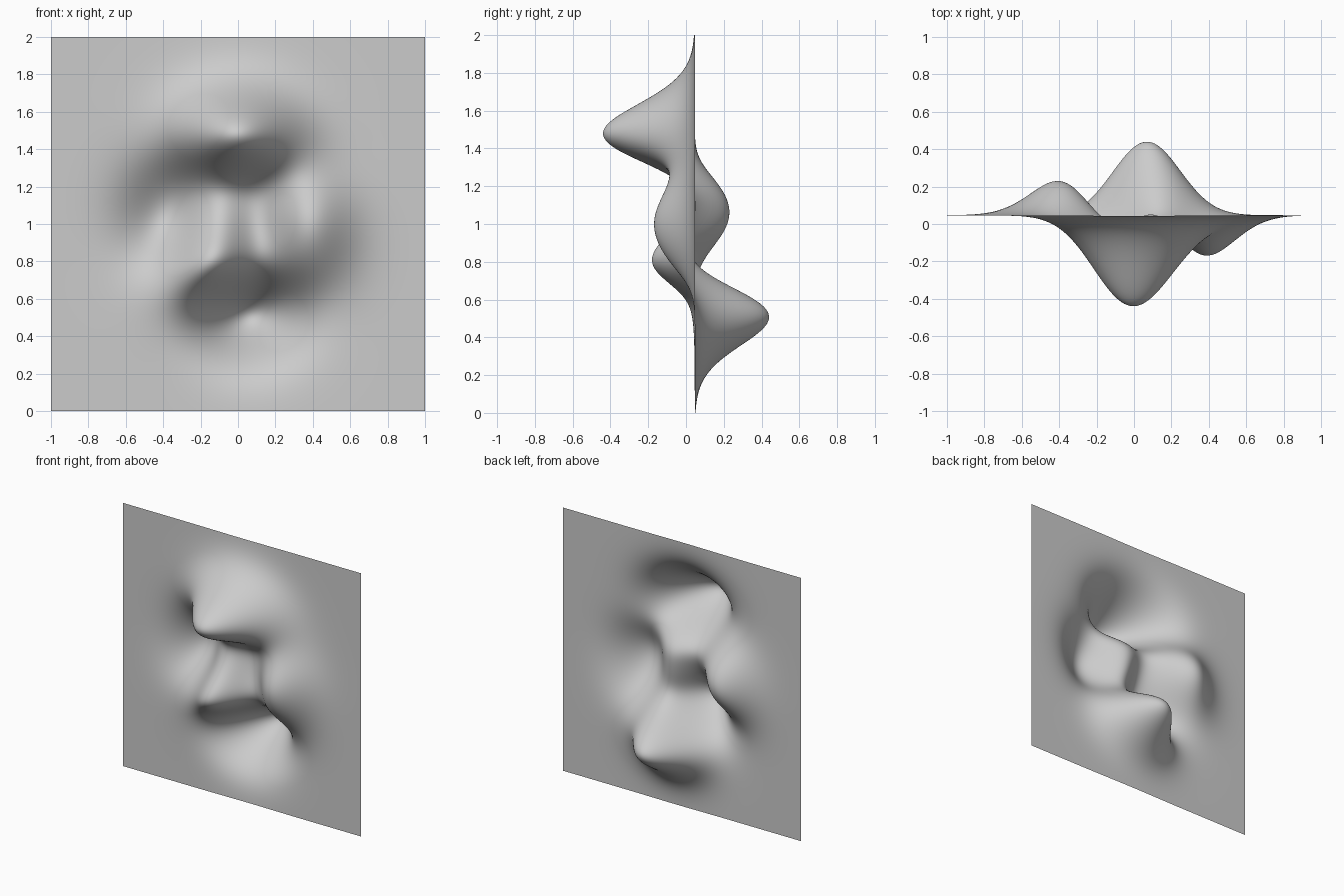
import bpy
import bmesh
from math import exp

default_cube = bpy.data.objects.get("Cube")
if default_cube:
    bpy.data.objects.remove(default_cube, do_unlink=True)

DOMAIN = 3.3      # half-width of the function's domain
RELIEF = 0.06     # height per unit of the function
SEGMENTS = 160


def relief(u, v):
    """Sum of three Gaussian-weighted hills and hollows."""
    broad = 3 * (1 - u) ** 2 * exp(-u * u - (v + 1) ** 2)
    twisted = 10 * (u / 5 - u ** 3 - v ** 5) * exp(-u * u - v * v)
    small = exp(-(u + 1) ** 2 - v * v) / 3
    return broad - twisted - small


# Upright square sheet, hills pushed to the front and hollows to the back
bm = bmesh.new()
bmesh.ops.create_grid(bm, x_segments=SEGMENTS, y_segments=SEGMENTS, size=1)
for vert in bm.verts:
    x, z = vert.co.x, vert.co.y
    vert.co = (x, -RELIEF * relief(x * DOMAIN, z * DOMAIN), z + 1)

# Centre the depth on y = 0
depths = [vert.co.y for vert in bm.verts]
middle = (min(depths) + max(depths)) / 2
bmesh.ops.translate(bm, verts=bm.verts, vec=(0, -middle, 0))

for face in bm.faces:
    face.smooth = True

mesh = bpy.data.meshes.new("wavy_sheet")
bm.to_mesh(mesh)
bm.free()
sheet = bpy.data.objects.new("wavy_sheet", mesh)
bpy.context.collection.objects.link(sheet)
